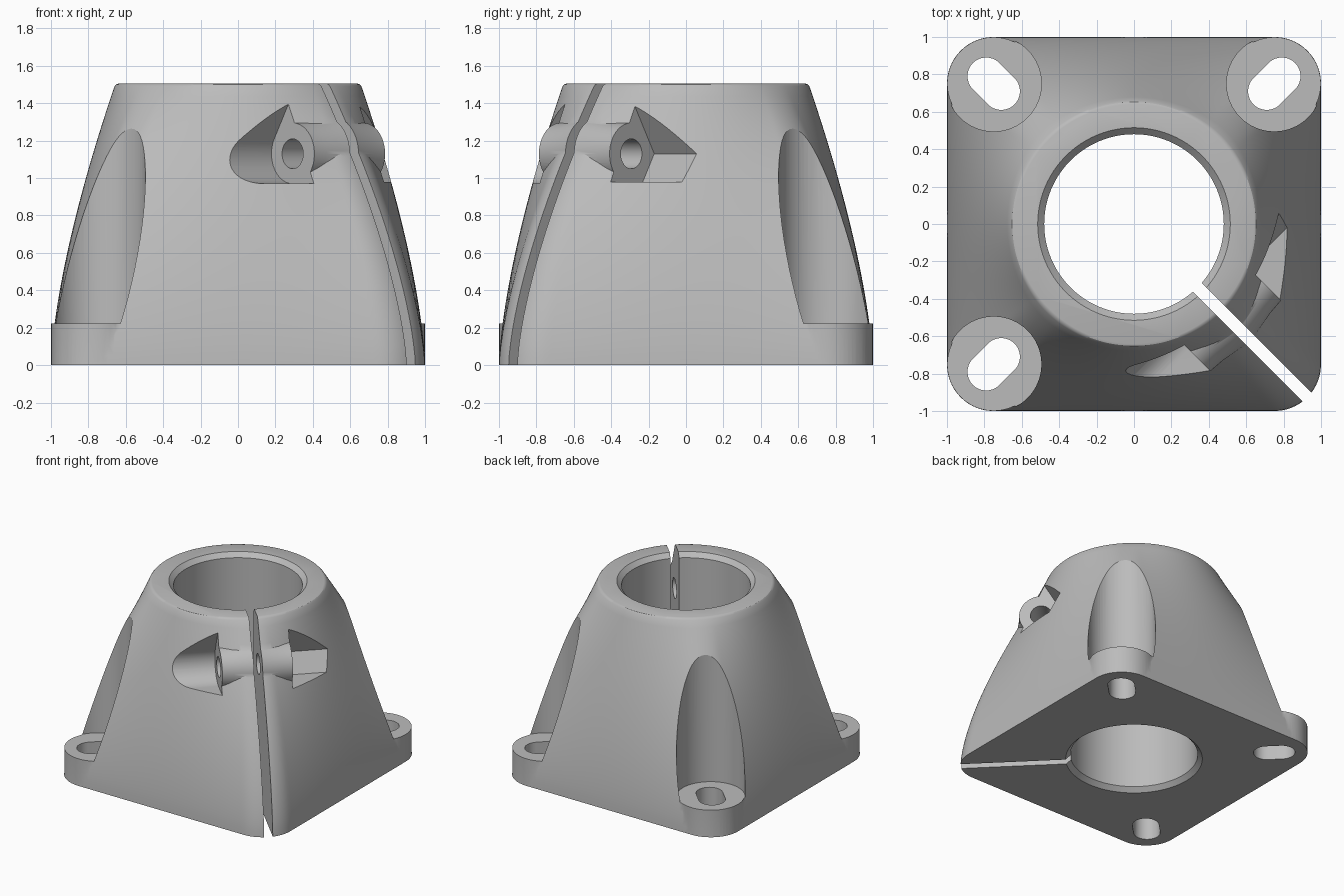
import bpy
import bmesh
from math import sin, cos, pi, sqrt, radians
from mathutils import Vector, Matrix

cube = bpy.data.objects.get("Cube")
if cube:
    bpy.data.objects.remove(cube)

HEIGHT, CORNER, SCREW_Z = 1.505, 0.25, 1.13
SCREW_DIST, SCREW_HALF = 0.68, 0.268

grey = bpy.data.materials.new("plain grey")
grey.use_nodes = True
grey.diffuse_color = (0.5, 0.5, 0.5, 1)
grey.node_tree.nodes["Principled BSDF"].inputs["Base Color"].default_value = grey.diffuse_color


def loft(name, rings, matrix=Matrix()):
    """Closed solid through counter-clockwise rings, bottom to top."""
    bm = bmesh.new()
    loops = [[bm.verts.new(matrix @ Vector(p)) for p in ring] for ring in rings]
    n = len(loops[0])
    for low, high in zip(loops, loops[1:]):
        for i in range(n):
            j = (i + 1) % n
            bm.faces.new((low[i], low[j], high[j], high[i]))
    bm.faces.new(loops[0][::-1])
    bm.faces.new(loops[-1])
    bm.normal_update()
    mesh = bpy.data.meshes.new(name)
    bm.to_mesh(mesh)
    bm.free()
    mesh.materials.append(grey)
    obj = bpy.data.objects.new(name, mesh)
    bpy.context.collection.objects.link(obj)
    return obj


def lathe(name, profile, matrix=Matrix(), n=64):
    """Round solid from (radius, height) pairs."""
    return loft(name, [[(r * cos(2 * pi * i / n), r * sin(2 * pi * i / n), z)
                        for i in range(n)] for r, z in profile], matrix)


def prism(name, outline, z0, z1, matrix=Matrix()):
    return loft(name, [[(x, y, z) for x, y in outline] for z in (z0, z1)], matrix)


def combine(target, tool, operation):
    mod = target.modifiers.new(tool.name, 'BOOLEAN')
    mod.operation, mod.object, mod.solver = operation, tool, 'MANIFOLD'
    bpy.context.view_layer.objects.active = target
    bpy.ops.object.modifier_apply(modifier=mod.name)
    bpy.data.objects.remove(tool)


def square_radius(angle):
    """Distance from the centre to the rounded square base."""
    a, b = abs(cos(angle)), abs(sin(angle))
    c = 1 - CORNER
    if min(a, b) / max(a, b) <= c:
        return 1 / max(a, b)
    k = c * (a + b)
    return k + sqrt(k * k - 2 * c * c + CORNER ** 2)


def body_ring(z, top_radius=0.655):
    w = min(z / HEIGHT, 1) ** 1.5
    ring = []
    for i in range(320):
        ang = 2 * pi * i / 320
        r = square_radius(ang) * (1 - w) + top_radius * w
        ring.append((r * cos(ang), r * sin(ang), z))
    return ring


# Body: rounded square base flowing into a round collar with a softened rim
rings = [body_ring((HEIGHT - 0.015) * i / 28) for i in range(29)]
rings += [body_ring(HEIGHT - 0.004, 0.65), body_ring(HEIGHT, 0.64)]
body = loft("clamp_body", rings)

# Bolt pads with diagonal slots on three corners
for sx, sy in ((-1, -1), (-1, 1), (1, 1)):
    place = Matrix.Translation((sx * 0.75, sy * 0.75, 0))
    combine(body, lathe("pad", [(0.249, 0), (0.249, 0.24)], place), 'UNION')
    combine(body, lathe("pad_clearance", [(0.255, 0.222), (0.255, 1.45)], place), 'DIFFERENCE')
    slot = []
    for i in range(34):
        ang = -pi / 2 + pi * (i % 17) / 16 + (pi if i > 16 else 0)
        shift = -0.057 if i > 16 else 0.057
        slot.append((0.1 * cos(ang) + shift, 0.1 * sin(ang)))
    turn = Matrix.Rotation(pi / 4 * sx * sy, 4, 'Z')
    combine(body, prism("slot", slot, -0.1, 0.4, place @ turn), 'DIFFERENCE')

# Screw frame: local x outward along the split, y up, z along the screw
out = Vector((1, -1, 0)).normalized()
up = Vector((0, 0, 1))
screw = Matrix.Translation(out * SCREW_DIST + up * SCREW_Z) @ \
    Matrix((out, up, out.cross(up))).transposed().to_4x4()

# Flared screw boss
combine(body, lathe("boss", [(0.165, -SCREW_HALF), (0.172, -0.18), (0.205, 0),
                             (0.172, 0.18), (0.165, SCREW_HALF)], screw), 'UNION')


def pocket(name, radius, angles, z0, z1):
    """Pocket with a curved or faceted floor, open to the outside."""
    pts = [(radius * cos(radians(a)), radius * sin(radians(a))) for a in angles]
    low = pts[-1][1]
    x, y = pts[0]
    pts += [(0.6, low), (0.6, 0.36), (x + (0.36 - y) / sqrt(3), 0.36)]
    combine(body, prism(name, pts, z0, z1, screw), 'DIFFERENCE')


# Round pocket for the screw head, faceted pocket for the nut
seat = SCREW_HALF - 0.001
pocket("head_pocket", 0.16, range(150, 271, 6), seat, 1.2)
pocket("nut_pocket", 0.173, (180, 240), -1.2, -seat)

# Centre bore with chamfered ends
combine(body, lathe("bore", [(0.615, -0.1), (0.515, 0), (0.48, 0.035), (0.48, HEIGHT - 0.035),
                             (0.515, HEIGHT), (0.615, HEIGHT + 0.1)], n=96), 'DIFFERENCE')

# Clamping split and screw hole
split = [(-0.38, -2), (0.9, -2), (0.9, 2), (-0.38, 2)]
combine(body, prism("split", split, -0.0325, 0.0325, screw), 'DIFFERENCE')
combine(body, lathe("screw_hole", [(0.08, -0.6), (0.08, 0.6)], screw, 32), 'DIFFERENCE')

# Smooth curves, sharp edges
bpy.ops.object.select_all(action='DESELECT')
body.select_set(True)
bpy.context.view_layer.objects.active = body
bpy.ops.object.shade_smooth_by_angle(angle=radians(30))
